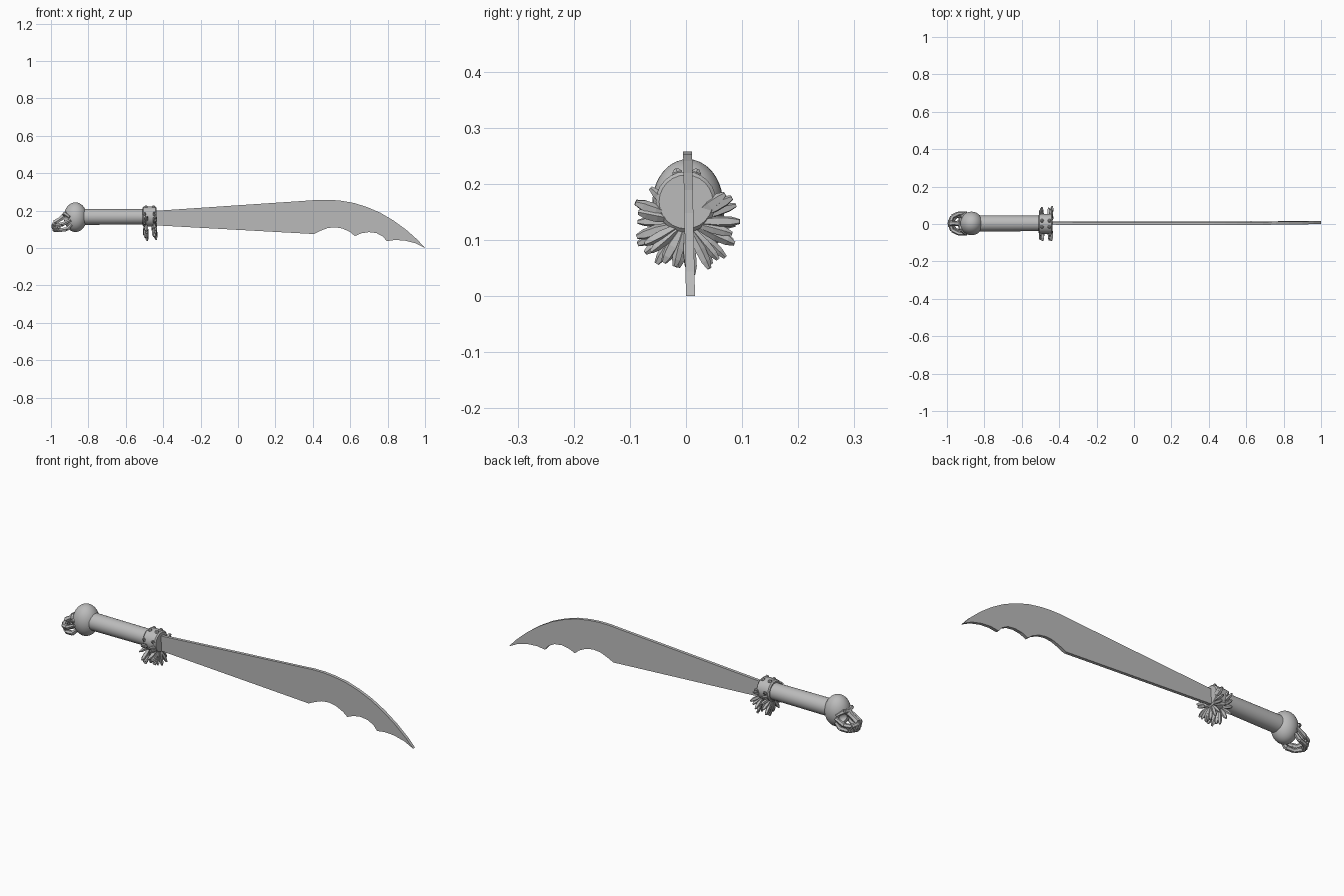
import bpy, bmesh, math, random
from mathutils import Vector, Matrix

random.seed(4)
if "Cube" in bpy.data.objects:
    bpy.data.objects.remove(bpy.data.objects["Cube"], do_unlink=True)

grey = bpy.data.materials.new("plain_grey")
grey.use_nodes = True
grey.diffuse_color = (0.5, 0.5, 0.5, 1)
grey.node_tree.nodes["Principled BSDF"].inputs["Base Color"].default_value = (0.5, 0.5, 0.5, 1)


def finish(name, bm, smooth=False):
    bmesh.ops.recalc_face_normals(bm, faces=bm.faces)
    mesh = bpy.data.meshes.new(name)
    bm.to_mesh(mesh)
    bm.free()
    mesh.materials.append(grey)
    obj = bpy.data.objects.new(name, mesh)
    bpy.context.collection.objects.link(obj)
    if smooth:
        bpy.ops.object.select_all(action="DESELECT")
        obj.select_set(True)
        bpy.context.view_layer.objects.active = obj
        bpy.ops.object.shade_smooth_by_angle(angle=math.radians(40))
    return obj


def rod(bm, start, direction, profile, sides, turn=0.0):
    """Sweep rings of (distance, radius) along a direction and cap both ends."""
    d = Vector(direction).normalized()
    spin = d.to_track_quat("Z", "Y")
    rings = []
    for dist, rad in profile:
        ring = []
        for i in range(sides):
            a = turn + math.tau * i / sides
            p = spin @ Vector((rad * math.cos(a), rad * math.sin(a), dist))
            ring.append(bm.verts.new(Vector(start) + p))
        rings.append(ring)
    for a, b in zip(rings, rings[1:]):
        for i in range(sides):
            j = (i + 1) % sides
            bm.faces.new((a[i], a[j], b[j], b[i]))
    bm.faces.new(rings[0])
    bm.faces.new(rings[-1])


def ellipsoid(bm, centre, size, segments=24, rings=16, pitch=0.0):
    m = (Matrix.Translation(centre) @ Matrix.Rotation(pitch, 4, "Y")
         @ Matrix.Diagonal((*size, 1)))
    bmesh.ops.create_uvsphere(bm, u_segments=segments, v_segments=rings, radius=1, matrix=m)


def bar(bm, points, radii, sides=6):
    """Chain of tapered struts through the points."""
    for (p, q), (r, s) in zip(zip(points, points[1:]), zip(radii, radii[1:])):
        v = Vector(q) - Vector(p)
        rod(bm, p, v, [(0, r), (v.length, s)], sides)


# Blade: flat outline with a curved back and a scalloped edge
back = [(-0.47, 0.197), (0.38, 0.254), (0.43, 0.258), (0.49, 0.258), (0.55, 0.253),
        (0.62, 0.241), (0.69, 0.219), (0.76, 0.189), (0.83, 0.148), (0.9, 0.097),
        (0.96, 0.044), (1.0, 0.0)]
edge = [(0.95, 0.025), (0.89, 0.04), (0.84, 0.043), (0.795, 0.037), (0.775, 0.062),
        (0.74, 0.08), (0.7, 0.085), (0.66, 0.079), (0.625, 0.064), (0.6, 0.085),
        (0.56, 0.104), (0.52, 0.111), (0.48, 0.107), (0.44, 0.092), (0.405, 0.075),
        (-0.47, 0.123)]
bm = bmesh.new()
sides = [[bm.verts.new((x, 0.008 - 0.02 * z + off, z)) for x, z in back + edge]
         for off in (-0.008, 0.008)]
bm.faces.new(sides[0])
bm.faces.new(sides[1])
for i in range(len(sides[0])):
    j = (i + 1) % len(sides[0])
    bm.faces.new((sides[0][i], sides[0][j], sides[1][j], sides[1][i]))
finish("blade", bm)

# Grip
bm = bmesh.new()
rod(bm, (-0.83, 0.003, 0.167), (1, 0, 0), [(0, 0.043), (0.36, 0.041)], 32)
finish("grip", bm, True)

# Guard collar
bm = bmesh.new()
rod(bm, (-0.51, 0, 0.168), (1, 0, 0),
    [(0, 0.048), (0.006, 0.054), (0.068, 0.054), (0.074, 0.048)], 24)
finish("guard_collar", bm, True)

# Crystals fanning out from the guard in two rows, open at the top
bm = bmesh.new()
for x, count in ((-0.495, 14), (-0.448, 16)):
    for i in range(count):
        a = math.radians(-220 + 260 * i / (count - 1) + random.uniform(-6, 6))
        length = random.uniform(0.082, 0.098)
        r = random.uniform(0.009, 0.012)
        direction = (random.uniform(-0.1, 0.12), math.cos(a), math.sin(a))
        rod(bm, (x, 0, 0.133), direction,
            [(0.01, 0.004), (0.6 * length, r), (0.85 * length, 0.85 * r), (length, 0.4 * r)],
            5, random.random() * 3)
finish("guard_crystals", bm)

# Small studs on top of the collar
bm = bmesh.new()
for x in (-0.492, -0.452):
    for y in (-0.3, 0.35):
        rod(bm, (x, 0, 0.168), (0, y, 1), [(0.04, 0.011), (0.056, 0.01), (0.062, 0.004)], 6)
finish("guard_studs", bm)

# Skull pommel: cranium with hollow eye sockets
bm = bmesh.new()
ellipsoid(bm, (-0.869, 0.003, 0.165), (0.062, 0.063, 0.079), 32, 20)
cranium = finish("skull_cranium", bm, True)
bm = bmesh.new()
for s in (-1, 1):
    ellipsoid(bm, (-0.93, 0.003 + s * 0.033, 0.15), (0.03, 0.023, 0.025))
sockets = finish("socket_cutter", bm)
sockets.hide_render = True
sockets.hide_viewport = True
cut = cranium.modifiers.new("sockets", "BOOLEAN")
cut.operation = "DIFFERENCE"
cut.object = sockets

# Brow ridge, nose bridge and cheekbones
bm = bmesh.new()
for s in (-1, 1):
    bar(bm, [(-0.93, 0.003, 0.178), (-0.926, 0.003 + s * 0.032, 0.184),
             (-0.9, 0.003 + s * 0.057, 0.165)], (0.011, 0.011, 0.007))
    bar(bm, [(-0.895, 0.003 + s * 0.056, 0.15), (-0.94, 0.003 + s * 0.052, 0.126),
             (-0.972, 0.003 + s * 0.036, 0.121), (-0.985, 0.003, 0.126)],
        (0.009, 0.012, 0.012, 0.012))
bar(bm, [(-0.92, 0.003, 0.178), (-0.955, 0.003, 0.152), (-0.982, 0.003, 0.135)],
    (0.018, 0.013, 0.015))
finish("skull_face", bm)

# Jaw: curved bar below the face
bm = bmesh.new()
for s in (-1, 1):
    bar(bm, [(-0.89, 0.003 + s * 0.046, 0.125), (-0.915, 0.003 + s * 0.046, 0.101),
             (-0.955, 0.003 + s * 0.037, 0.095), (-0.98, 0.003, 0.096)],
        (0.009, 0.012, 0.011, 0.012))
finish("skull_jaw", bm)

# Teeth along the front of both jaws
bm = bmesh.new()
for i in range(9):
    a = math.radians(-76 + 19 * i)
    x, y = -0.944 - 0.047 * math.cos(a), 0.003 + 0.042 * math.sin(a)
    rod(bm, (x, y, 0.126), (0.05, 0, -1), [(0, 0.008), (0.02, 0.006), (0.027, 0.002)], 5)
    rod(bm, (x + 0.006, y * 0.92, 0.092), (-0.05, 0, 1), [(0, 0.007), (0.016, 0.005)], 5)
finish("skull_teeth", bm)
